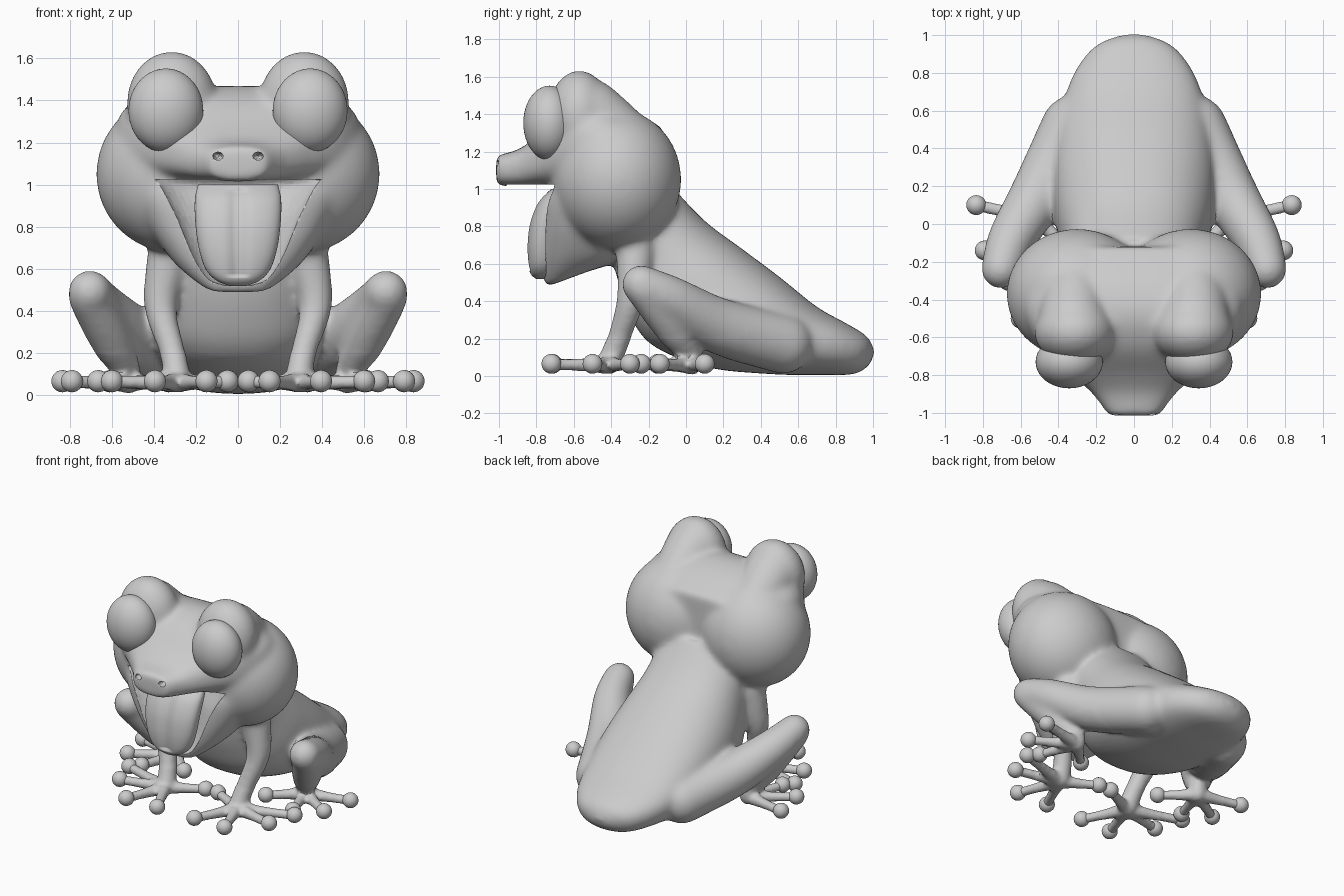
import bpy, bmesh, math
from mathutils import Vector, Matrix

if "Cube" in bpy.data.objects:
    bpy.data.objects.remove(bpy.data.objects["Cube"])


def add_object(name, bm):
    bmesh.ops.recalc_face_normals(bm, faces=bm.faces[:])
    me = bpy.data.meshes.new(name)
    bm.to_mesh(me)
    bm.free()
    me.polygons.foreach_set("use_smooth", [True] * len(me.polygons))
    ob = bpy.data.objects.new(name, me)
    bpy.context.collection.objects.link(ob)
    return ob


def catmull(rows, n):
    """Smoothly interpolate rows of numbers."""
    out = []
    for i in range(len(rows) - 1):
        a, b, c, d = (rows[max(0, min(len(rows) - 1, i + k))] for k in (-1, 0, 1, 2))
        for j in range(n):
            t = j / n
            out.append([0.5 * (2 * q + (r - p) * t + (2 * p - 5 * q + 4 * r - s) * t * t
                               + (3 * q - p - 3 * r + s) * t ** 3)
                        for p, q, r, s in zip(a, b, c, d)])
    return out + [list(rows[-1])]


def loft(bm, rows, power=2.0, sides=48, steps=6):
    """Rings spanning (y1, z1) to (y2, z2) with half width w, joined into a closed skin."""
    rings = []
    for y1, z1, y2, z2, w in catmull(rows, steps):
        ring = []
        for k in range(sides):
            a = 2 * math.pi * k / sides
            c, s = math.cos(a), math.sin(a)
            c = math.copysign(abs(c) ** (2 / power), c)
            s = math.copysign(abs(s) ** (2 / power), s)
            ring.append(bm.verts.new((w * c, (y1 + y2) / 2 + s * (y1 - y2) / 2,
                                      (z1 + z2) / 2 + s * (z1 - z2) / 2)))
        rings.append(ring)
    for r0, r1 in zip(rings, rings[1:]):
        for k in range(sides):
            m = (k + 1) % sides
            bm.faces.new((r0[k], r0[m], r1[m], r1[k]))
    bm.faces.new(rings[0])
    bm.faces.new(rings[-1])


def ball(bm, co, r, sub=4):
    r = (r, r, r) if isinstance(r, (int, float)) else r
    mat = Matrix.Translation(co) @ Matrix.Diagonal((*r, 1))
    bmesh.ops.create_icosphere(bm, subdivisions=sub, radius=1, matrix=mat)


def limb(bm, pts):
    """Chain of tapered segments through (x, y, z, radius) points."""
    rows = catmull(pts, 4)
    for p in rows:
        ball(bm, p[:3], p[3], 3)
    for p, q in zip(rows, rows[1:]):
        a, b = Vector(p[:3]), Vector(q[:3])
        rot = (b - a).to_track_quat('Z', 'Y').to_matrix().to_4x4()
        bmesh.ops.create_cone(bm, cap_ends=True, segments=24, radius1=p[3], radius2=q[3],
                              depth=(b - a).length,
                              matrix=Matrix.Translation((a + b) / 2) @ rot)


bm = bmesh.new()
# torso, neck to rump
loft(bm, [(-.08, 1.02, -.4, .66, .33), (.10, .83, -.33, .40, .37), (.30, .68, -.2, .18, .42),
          (.50, .53, .1, .05, .43), (.70, .37, .45, .01, .39), (.86, .28, .72, .005, .32),
          (.97, .21, .90, .01, .21), (1.01, .13, .985, .06, .07)], 2.3)
# skull and snout
loft(bm, [(-.12, 1.32, -.12, .98, .42), (-.3, 1.43, -.3, .98, .55), (-.48, 1.47, -.48, .99, .58),
          (-.65, 1.41, -.65, 1.0, .5), (-.8, 1.28, -.8, 1.01, .33), (-.9, 1.21, -.9, 1.01, .22),
          (-1.015, 1.18, -1.015, 1.02, .135)], 2.8)
# hanging lower jaw
loft(bm, [(-.3, 1.05, -.72, 1.05, .50), (-.3, .95, -.77, .95, .48), (-.3, .8, -.78, .8, .42),
          (-.33, .66, -.78, .66, .33), (-.4, .60, -.77, .56, .25), (-.52, .56, -.75, .475, .16)], 2.8)

front_toes = [(.05, -.30), (.15, -.715), (.395, -.72), (.6, -.5), (.665, -.3)]
hind_toes = [(.835, .10), (.79, -.14), (.61, -.24), (.33, -.15)]
pads = bmesh.new()
for s in (1, -1):
    # cheeks and brows
    ball(bm, (s * .30, -.37, 1.05), (.375, .345, .375))
    ball(bm, (s * .315, -.57, 1.39), (.215, .17, .245))
    limb(bm, [(s * .32, -.52, 1.40, .19), (s * .32, -.38, 1.30, .17), (s * .3, -.25, 1.18, .15)])
    # arm
    limb(bm, [(s * .32, -.27, .68, .11), (s * .37, -.29, .43, .08), (s * .31, -.36, .20, .062),
              (s * .29, -.41, .075, .065)])
    # thigh and shin
    limb(bm, [(s * .33, .52, .17, .16), (s * .5, .17, .27, .15), (s * .65, -.08, .41, .125),
              (s * .705, -.24, .49, .105)])
    limb(bm, [(s * .71, -.23, .47, .10), (s * .61, -.08, .27, .10), (s * .53, .02, .12, .065),
              (s * .52, .03, .06, .055)])
    # toes and round pads
    for root, tips in (((.29, -.42), front_toes), ((.52, .03), hind_toes)):
        for x, y in tips:
            mx, my = (root[0] + x) / 2, (root[1] + y) / 2
            limb(bm, [(s * root[0], root[1], .06, .05), (s * mx, my, .06, .034),
                      (s * x, y, .062, .032)])
            ball(pads, (s * x, y, .065), .053, 3)
raw = add_object("skin_parts", bm)
add_object("toe_pads", pads)

# fuse everything into one skin
mod = raw.modifiers.new("fuse", 'REMESH')
mod.mode = 'VOXEL'
mod.voxel_size = .014
bpy.context.view_layer.update()
dg = bpy.context.evaluated_depsgraph_get()
me = bpy.data.meshes.new_from_object(raw.evaluated_get(dg))
bpy.data.objects.remove(raw)
skin = bpy.data.objects.new("frog_skin", me)
bpy.context.collection.objects.link(skin)
me.polygons.foreach_set("use_smooth", [True] * len(me.polygons))
upper = skin.vertex_groups.new(name="upper")
upper.add([v.index for v in me.vertices if v.co.z > .2 or v.co.y > .3], 1.0, 'REPLACE')
for group, count in (("upper", 30), ("", 5)):
    sm = skin.modifiers.new("soften", 'SMOOTH')
    sm.factor = .5
    sm.iterations = count
    sm.vertex_group = group

# mouth opening and nostrils, cut from the skin
bm = bmesh.new()
loft(bm, [(-.60, 1.025, -.96, 1.025, .42), (-.58, .98, -.96, .98, .37), (-.62, .85, -.96, .85, .30),
          (-.64, .65, -.96, .65, .215), (-.67, .55, -.96, .55, .15), (-.70, .52, -.96, .52, .07)], 2.4)
for s in (1, -1):
    ball(bm, (s * .095, -1.0, 1.135), (.026, .05, .02), 2)
cutter = add_object("mouth_cutter", bm)
cutter.hide_render = True
cutter.hide_viewport = True
cut = skin.modifiers.new("mouth", 'BOOLEAN')
cut.operation = 'DIFFERENCE'
cut.solver = 'EXACT'
cut.object = cutter

# tongue with a centre groove
bm = bmesh.new()
loft(bm, [(-.58, 1.0, -.72, 1.0, .19), (-.62, .93, -.79, .93, .205), (-.66, .82, -.835, .82, .203),
          (-.68, .70, -.85, .70, .187), (-.69, .60, -.845, .60, .155), (-.71, .545, -.83, .545, .105),
          (-.75, .518, -.80, .518, .04)], 2.5, 64)
for v in bm.verts:
    if v.co.y < -.74 and v.co.z > .56:
        v.co.y += .025 * math.exp(-(v.co.x / .035) ** 2)
add_object("tongue", bm)

# eyes
bm = bmesh.new()
for s in (1, -1):
    ball(bm, (s * .343, -.73, 1.352), (.178, .14, .2))
add_object("eyes", bm)

bpy.ops.object.select_all(action='DESELECT')
skin.select_set(True)
bpy.context.view_layer.objects.active = skin
bpy.ops.object.shade_smooth_by_angle(angle=math.radians(50))
